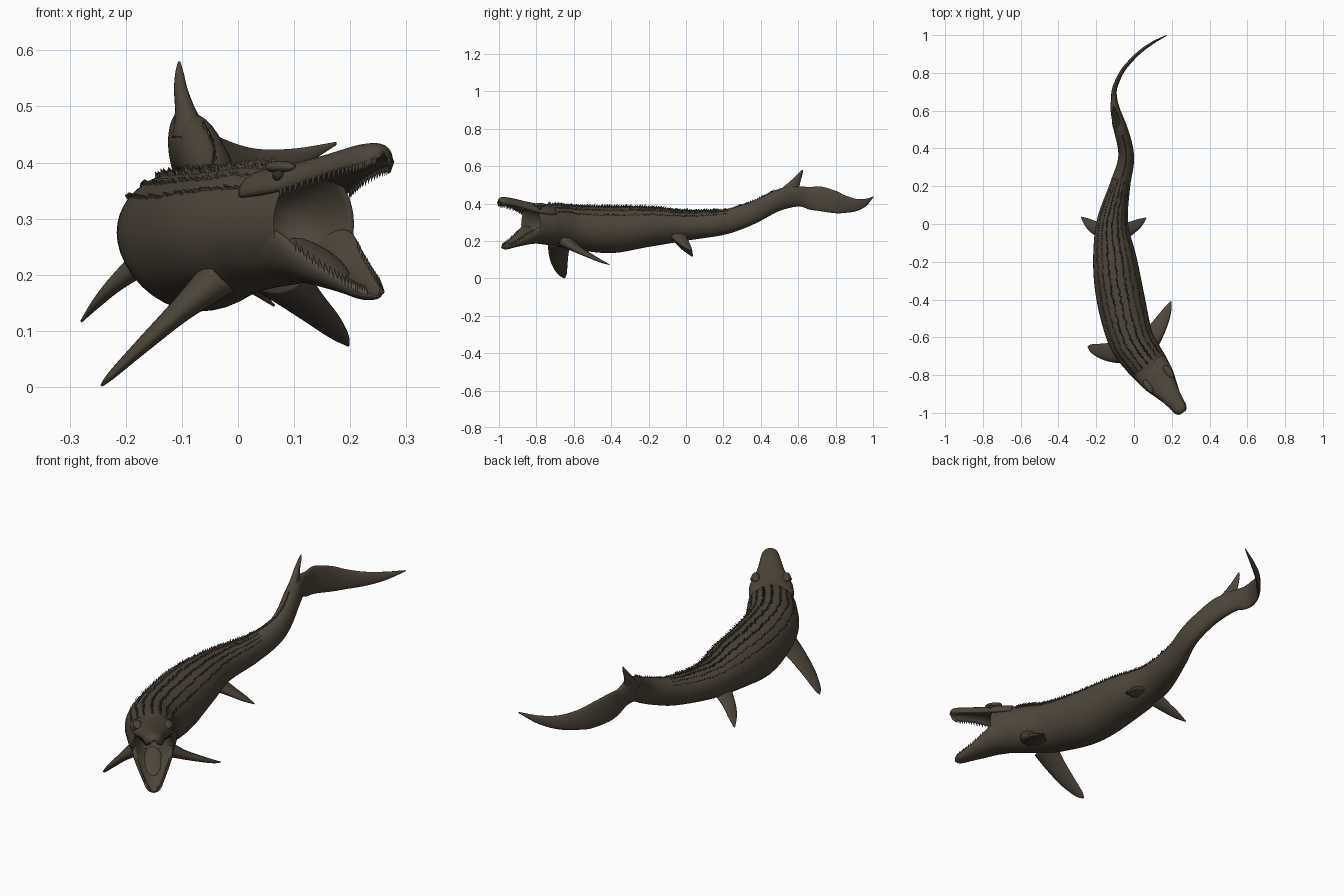
import bpy, bmesh, math, random
from mathutils import Vector as V

if "Cube" in bpy.data.objects:
    bpy.data.objects.remove(bpy.data.objects["Cube"])

random.seed(4)

def material(name, rgb):
    m = bpy.data.materials.new(name)
    m.diffuse_color = (*rgb, 1)
    m.use_nodes = True
    m.node_tree.nodes["Principled BSDF"].inputs["Base Color"].default_value = m.diffuse_color
    return m

SKIN = material("skin", (0.075, 0.06, 0.042))
TOOTH = material("tooth", (0.10, 0.085, 0.06))
DARK = material("dark", (0.03, 0.025, 0.018))

def finish(name, bm, mat, smooth=True):
    bmesh.ops.recalc_face_normals(bm, faces=bm.faces[:])
    me = bpy.data.meshes.new(name)
    bm.to_mesh(me)
    bm.free()
    for p in me.polygons:
        p.use_smooth = smooth
    ob = bpy.data.objects.new(name, me)
    bpy.context.collection.objects.link(ob)
    me.materials.append(mat)
    return ob

def loft(name, rings, mat=SKIN):
    bm = bmesh.new()
    vs = [[bm.verts.new(p) for p in r] for r in rings]
    n = len(vs[0])
    for a, b in zip(vs, vs[1:]):
        for i in range(n):
            bm.faces.new((a[i], a[(i + 1) % n], b[(i + 1) % n], b[i]))
    bm.faces.new(vs[0])
    bm.faces.new(vs[-1])
    return finish(name, bm, mat)

def spline(P, steps):
    """Catmull-Rom through tuples."""
    Q = [P[0]] + list(P) + [P[-1]]
    out = []
    for i in range(1, len(Q) - 2):
        for k in range(steps):
            t = k / steps
            out.append(tuple(0.5 * (2*b + (c-a)*t + (2*a-5*b+4*c-d)*t*t + (3*b-a-3*c+d)*t**3)
                             for a, b, c, d in zip(*Q[i-1:i+3])))
    return out + [tuple(P[-1])]

# Head frame: origin, forward and sideways directions
H, F, R = V((0.085, -0.76, 0)), V((0.59, -0.81, 0)), V((0.81, 0.59, 0))
def head(s, t, z):
    return H + F * s + R * t + V((0, 0, z))

# Body and tail: x, y, z centre, half width, half height
body = spline([
    (.135, -.83, .29, .088, .10), (.085, -.76, .288, .103, .107), (.04, -.70, .285, .111, .112),
    (-.02, -.60, .272, .12, .117), (-.07, -.40, .26, .127, .125), (-.10, -.20, .275, .117, .107),
    (-.115, 0, .282, .085, .081), (-.075, .2, .30, .055, .068), (-.045, .32, .335, .044, .064),
    (-.045, .40, .37, .04, .062), (-.07, .50, .42, .037, .06), (-.098, .60, .438, .026, .054),
    (-.105, .66, .428, .017, .06), (-.102, .72, .425, .013, .066), (-.067, .80, .408, .011, .06),
    (-.03, .85, .397, .010, .047), (.03, .91, .392, .009, .033), (.10, .96, .405, .007, .02),
    (.175, 1.0, .434, .002, .003)], 8)

def side_dir(i):
    a, b = body[max(i - 1, 0)], body[min(i + 1, len(body) - 1)]
    return V((b[1] - a[1], a[0] - b[0], 0)).normalized()

def surface(i, ang):
    x, y, z, w, h = body[i]
    return V((x, y, z)) + side_dir(i) * w * math.cos(ang) + V((0, 0, h * math.sin(ang)))

N = 40
angles = [math.tau * k / N for k in range(N)]
mouth = []
for s, w, h in [(-.03, .03, .03), (0, .055, .055), (.04, .072, .078), (.075, .082, .093)]:
    mouth.append([head(s, -w * math.cos(a), .29 + h * math.sin(a)) for a in angles])
# match the ring direction of the body so the mouth cavity folds cleanly inward
if (mouth[-1][0] - surface(0, 0)).length > .1:
    mouth = [[r[(N // 2 - k) % N] for k in range(N)] for r in mouth]
loft("body_and_tail", mouth + [[surface(i, a) for a in angles] for i in range(len(body))])

# Jaws: distance forward, half width, gum line z, outer z
half = [(0, .5), (.45, .42), (.75, .15), (.88, -.02), (1, .03), (1, .3), (.86, .66), (.5, .93)]
section = half + [(0, 1)] + [(-u, v) for u, v in half[:0:-1]]
upper = spline([(-.02, .098, .335, .392), (.06, .094, .343, .402), (.10, .08, .352, .408),
                (.16, .06, .37, .419), (.22, .047, .385, .431), (.265, .039, .393, .436),
                (.285, .028, .40, .432), (.295, .01, .408, .424)], 5)
lower = spline([(-.02, .09, .285, .184), (.08, .088, .28, .182), (.14, .07, .238, .174),
                (.20, .05, .203, .164), (.24, .036, .182, .155), (.26, .025, .172, .155),
                (.272, .008, .167, .159)], 5)
for name, jaw, way in (("upper_jaw", upper, -1), ("lower_jaw", lower, 1)):
    ob = loft(name, [[head(s, u * w, g + v * (o - g)) for u, v in section] for s, w, g, o in jaw])
    ob.modifiers.new("smooth", "SUBSURF").levels = 1
    ob.modifiers["smooth"].render_levels = 1
    # Teeth along both gum lines
    bm = bmesh.new()
    for s, w, g, o in spline(jaw[9:-2:2], 2):
        for sd in (-1, 1):
            c = head(s, sd * w * .92, g - way * .004)
            ring = [bm.verts.new(c + .0045 * (F * math.cos(a) + R * math.sin(a)))
                    for a in angles[::8]]
            tip = bm.verts.new(c + V((0, 0, way * .019)) - F * .004)
            for k in range(5):
                bm.faces.new((ring[k], ring[(k + 1) % 5], tip))
    finish(name + "_teeth", bm, TOOTH, False)

def ball(name, centre, axes, mat):
    bm = bmesh.new()
    bmesh.ops.create_uvsphere(bm, u_segments=20, v_segments=12, radius=1)
    for v in bm.verts:
        v.co = centre + axes[0] * v.co.x + axes[1] * v.co.y + axes[2] * v.co.z
    return finish(name, bm, mat)

# Tongue, eyes and brow ridges
ball("tongue", head(.10, 0, .228), ((F * .9 + V((0, 0, -.42))) * .085, R * .04, V((0, 0, .014))), SKIN)
for sd, tag in ((-1, "left"), (1, "right")):
    ball("eye_" + tag, head(.085, sd * .078, .377), (F * .011, R * .011, V((0, 0, .010))), DARK)
    ball("brow_" + tag, head(.075, sd * .066, .392), (F * .04, R * .018, V((0, 0, .011))), SKIN)

# Flippers and tail fin: x, y, z, half chord, half thickness
def flipper(name, stations, chord):
    pts = spline(stations, 6)
    axis = (V(pts[-1][:3]) - V(pts[0][:3])).normalized()
    c = V(chord)
    c = (c - axis * c.dot(axis)).normalized() if abs(axis.z) < .8 else c.normalized()
    n = axis.cross(c).normalized()
    loft(name, [[V(p[:3]) + c * p[3] * math.cos(a) + n * p[4] * math.sin(a) * (1 - .3 * math.cos(a))
                 for a in angles[::2]] for p in pts])

flipper("front_flipper_left", [(-.03, -.67, .20, .068, .036), (-.10, -.68, .14, .055, .021),
        (-.17, -.675, .075, .042, .013), (-.225, -.66, .022, .023, .007),
        (-.244, -.65, .002, .003, .002)], (0, 1, .1))
flipper("front_flipper_right", [(.06, -.64, .20, .065, .034), (.11, -.575, .155, .049, .019),
        (.15, -.51, .12, .036, .012), (.18, -.45, .09, .02, .007),
        (.196, -.41, .074, .003, .002)], (-.7, .55, -.1))
flipper("rear_flipper_left", [(-.16, -.04, .23, .045, .024), (-.215, -.015, .185, .033, .014),
        (-.25, .01, .15, .022, .008), (-.279, .036, .117, .003, .002)], (.2, 1, 0))
flipper("rear_flipper_right", [(-.06, -.04, .23, .045, .024), (-.01, -.018, .20, .033, .014),
        (.03, .006, .172, .022, .008), (.064, .032, .145, .003, .002)], (-.2, 1, 0))
flipper("tail_fin", [(-.085, .54, .445, .078, .032), (-.095, .565, .49, .044, .017),
        (-.103, .592, .53, .024, .011), (-.105, .612, .56, .012, .007),
        (-.105, .622, .58, .003, .002)], (-.25, 1, 0))

# Rows of pointed scutes along the back
bm = bmesh.new()
for deg in (38, 55, 72, 90, 108, 125, 142):
    last = 78 if deg == 90 else 58
    for i in range(11, last):
        for part in (0, .5):
            a = math.radians(deg + random.uniform(-2, 2))
            p0, p1 = surface(i, a), surface(i + 1, a)
            p = p0.lerp(p1, part)
            back = (p1 - p0).normalized()
            out = (p - V(body[i][:3]).lerp(V(body[i + 1][:3]), part)).normalized()
            side = back.cross(out)
            k = random.uniform(.6, 1.1) * (1 if 60 < deg < 120 else .7) * (1 if i < 55 else .7)
            if (p1 - p0).length < .012 and part:
                continue
            base = [bm.verts.new(p + q * k - out * .003) for q in
                    (back * -.011, side * .006, back * .008, side * -.006)]
            tip = bm.verts.new(p + (out * .013 + back * .009) * k)
            for j in range(4):
                bm.faces.new((base[j], base[(j + 1) % 4], tip))
finish("back_scutes", bm, SKIN, False)
